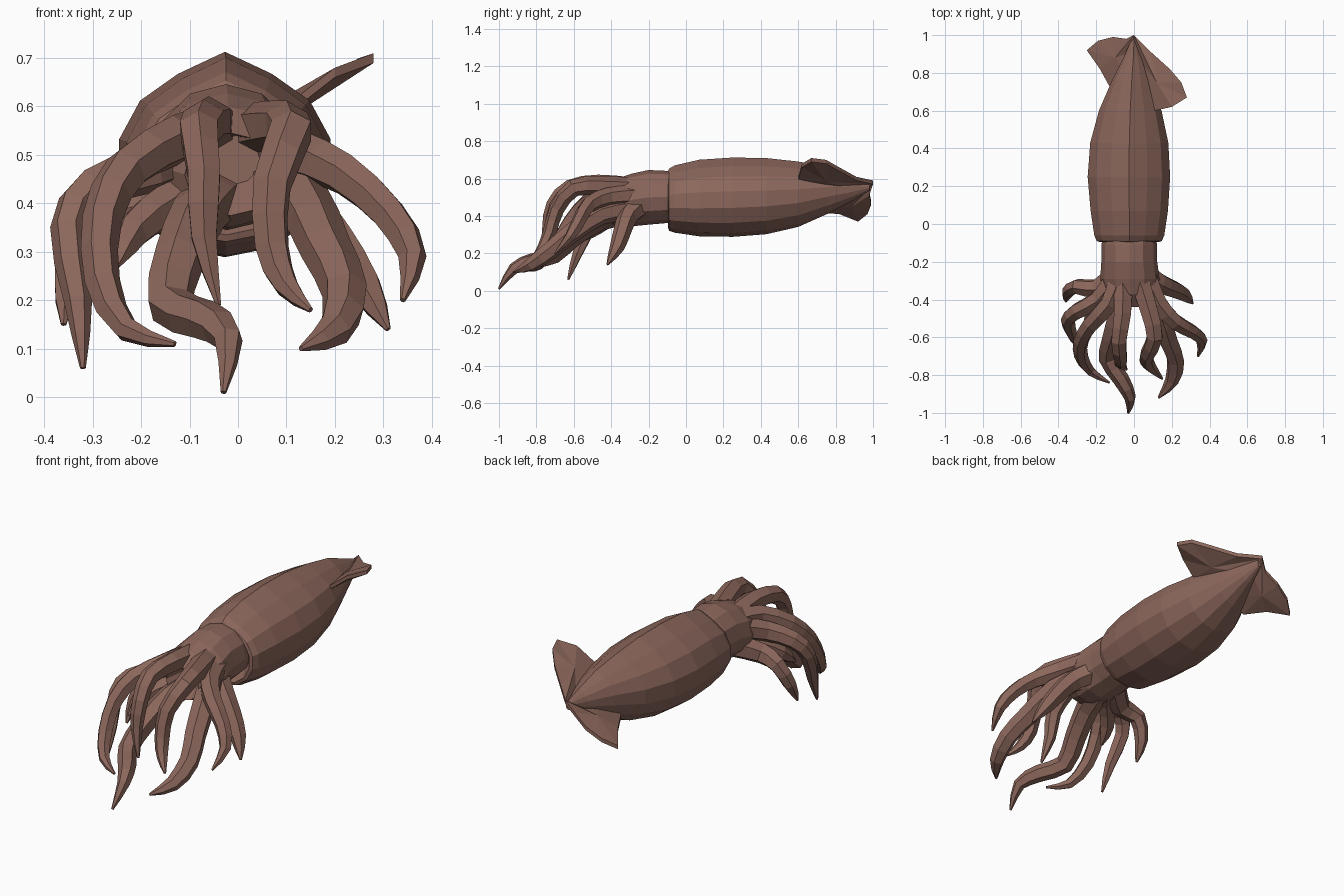
import bpy
import bmesh
import math
from mathutils import Vector

default = bpy.data.objects.get("Cube")
if default:
    bpy.data.objects.remove(default, do_unlink=True)

skin = bpy.data.materials.new("brown skin")
skin.use_nodes = True
skin_colour = (0.26, 0.135, 0.105, 1)
skin.diffuse_color = skin_colour
skin.node_tree.nodes["Principled BSDF"].inputs["Base Color"].default_value = skin_colour


def finish(name, bm):
    """Turn a bmesh into a flat shaded object with the skin material."""
    bmesh.ops.recalc_face_normals(bm, faces=bm.faces)
    mesh = bpy.data.meshes.new(name)
    bm.to_mesh(mesh)
    bm.free()
    mesh.materials.append(skin)
    obj = bpy.data.objects.new(name, mesh)
    bpy.context.collection.objects.link(obj)
    return obj


def loft(name, rings):
    """Skin a list of rings of points and cap both ends."""
    bm = bmesh.new()
    loops = [[bm.verts.new(p) for p in ring] for ring in rings]
    count = len(loops[0])
    for a, b in zip(loops, loops[1:]):
        for i in range(count):
            j = (i + 1) % count
            bm.faces.new((a[i], a[j], b[j], b[i]))
    bm.faces.new(loops[0])
    bm.faces.new(loops[-1])
    return finish(name, bm)


def body_ring(y, cx, cz, rx, rz, sides, ridge=0.0):
    """Upright oval; its top vertex is raised to run a ridge along the back."""
    turn = [math.tau * i / sides for i in range(sides)]
    ring = [Vector((cx + rx * math.sin(t), y, cz + rz * math.cos(t))) for t in turn]
    ring[0].z += ridge * rz
    return ring


def smooth_path(points, steps):
    """Catmull-Rom curve through the points."""
    ends = [2 * points[0] - points[1]] + points + [2 * points[-1] - points[-2]]
    path = []
    for a, b, c, d in zip(ends, ends[1:], ends[2:], ends[3:]):
        for k in range(steps):
            t = k / steps
            path.append(0.5 * (2 * b + (c - a) * t + (2 * a - 5 * b + 4 * c - d) * t * t
                               + (3 * b - a - 3 * c + d) * t ** 3))
    return path + [points[-1]]


def arm(name, centimetres, base=0.058, middle=0.038, sides=6):
    """Tapering tube along a path; each path point is in hundredths of a unit."""
    path = smooth_path([Vector(p) / 100 for p in centimetres], 2)
    last = len(path) - 1
    across = Vector((0, 0, 1))
    rings = []
    for i, p in enumerate(path):
        along = (path[min(i + 1, last)] - path[max(i - 1, 0)]).normalized()
        across = (across - along * across.dot(along)).normalized()
        other = along.cross(across)
        t = i / last
        if t < 0.6:
            radius = base + (middle - base) * t / 0.6
        else:
            radius = middle + (0.006 - middle) * ((t - 0.6) / 0.4) ** 1.9
        rings.append([p + radius * (across * math.cos(a) + other * math.sin(a))
                      for a in (math.tau * k / sides for k in range(sides))])
    return loft(name, rings)


def fin(name, centimetres, core):
    """Thin leaf: a narrow rim joined to a thicker core above and below."""
    bm = bmesh.new()
    rim = [Vector(p) / 100 for p in centimetres]
    lift = Vector((0, 0, 0.01))
    bulge = Vector((0, 0, 0.024))
    middle = Vector(core) / 100
    top, low = ([bm.verts.new(p + s * lift) for p in rim] for s in (1, -1))
    peak, base = (bm.verts.new(middle + s * bulge) for s in (1, -1))
    for i in range(len(rim)):
        j = (i + 1) % len(rim)
        bm.faces.new((top[i], top[j], peak))
        bm.faces.new((low[j], low[i], base))
        bm.faces.new((top[i], low[i], low[j], top[j]))
    return finish(name, bm)


# Mantle, with a turned-in lip at its open front
mantle = [
    (-0.05, -0.025, 0.485, 0.12, 0.12),
    (-0.095, -0.025, 0.48, 0.16, 0.145),
    (-0.09, -0.025, 0.477, 0.177, 0.156),
    (-0.06, -0.025, 0.48, 0.19, 0.169),
    (0.07, -0.025, 0.484, 0.21, 0.192),
    (0.25, -0.027, 0.488, 0.224, 0.199),
    (0.43, -0.025, 0.494, 0.212, 0.191),
    (0.60, -0.02, 0.506, 0.17, 0.164),
    (0.76, -0.012, 0.53, 0.107, 0.117),
    (0.89, -0.003, 0.543, 0.05, 0.062),
    (0.98, 0, 0.555, 0.012, 0.02),
]
loft("mantle", [body_ring(*row, sides=14, ridge=0.13) for row in mantle])

# Head, flaring into the arms and hollowed around the mouth
head = [
    (0.0, -0.025, 0.5, 0.13, 0.13),
    (-0.11, -0.025, 0.502, 0.147, 0.14),
    (-0.2, -0.025, 0.5, 0.148, 0.146),
    (-0.29, -0.022, 0.486, 0.157, 0.141),
    (-0.37, -0.02, 0.475, 0.14, 0.125),
    (-0.44, -0.015, 0.46, 0.095, 0.085),
    (-0.37, -0.005, 0.49, 0.05, 0.05),
]
loft("head", [body_ring(*row, sides=12) for row in head])

# Fins, twisted so the left one rises and the right one droops
fin("left_fin", [(2, 70, 54), (11, 60, 60), (20, 62, 67), (28, 67, 70), (25, 75, 69),
                 (19, 82, 65), (9, 91, 60), (0, 100, 58), (-1, 92, 53)], (12, 75, 61))
fin("right_fin", [(0, 72, 51), (-12, 71, 43), (-18, 82, 42), (-25, 92, 38), (-19, 97, 42),
                  (-11, 99, 47), (-4, 98, 52), (0, 100, 58), (1, 92, 54)], (-10, 88, 47))

# Upper arms, arching forward and down
arm("upper_left_arm", [(3, -30, 55), (8, -46, 56), (11, -60, 55), (7, -69, 44),
                       (7, -73, 31), (10, -77, 23), (15, -82, 18)])
arm("upper_right_arm", [(-6, -30, 55), (-6, -47, 57), (-8, -62, 55), (-7, -71, 46),
                        (-7, -74, 33), (-4, -77, 19)])

# Side arms, sweeping outward
arm("outer_left_arm", [(7, -28, 51), (13, -42, 50), (22, -52, 46), (31, -57, 38),
                       (36, -62, 29), (34, -70, 20)])
arm("outer_right_arm", [(-10, -28, 51), (-19, -40, 47), (-30, -46, 43), (-35, -51, 35),
                        (-33, -58, 20), (-32, -63, 6)])
arm("curled_right_arm", [(-8, -28, 54), (-13, -42, 53), (-23, -53, 47), (-28, -62, 37),
                         (-28, -70, 24), (-23, -78, 14), (-13, -84, 11)])

# Short rear arms, hanging beside the head
arm("rear_left_arm", [(5, -25, 45), (13, -31, 40), (20, -34, 32), (26, -37, 23),
                      (31, -42, 14)], 0.062, 0.045)
arm("rear_right_arm", [(-8, -25, 43), (-20, -34, 38), (-30, -33, 35), (-35, -36, 25),
                       (-36, -41, 15)], 0.062, 0.038)
arm("inner_right_arm", [(-6, -28, 42), (-14, -38, 40), (-22, -47, 34), (-25, -55, 27)],
    0.06, 0.04)

# Long lower arms, reaching furthest forward
arm("long_left_arm", [(6, -30, 44), (13, -46, 41), (18, -61, 31), (22, -72, 22),
                      (20, -83, 14), (13, -92, 10)], 0.064, 0.048)
arm("long_right_arm", [(-4, -30, 42), (-8, -46, 38), (-12, -60, 29), (-14, -71, 19),
                       (-7, -82, 16), (-2, -92, 12), (-3, -100, 1)], 0.064, 0.045)
